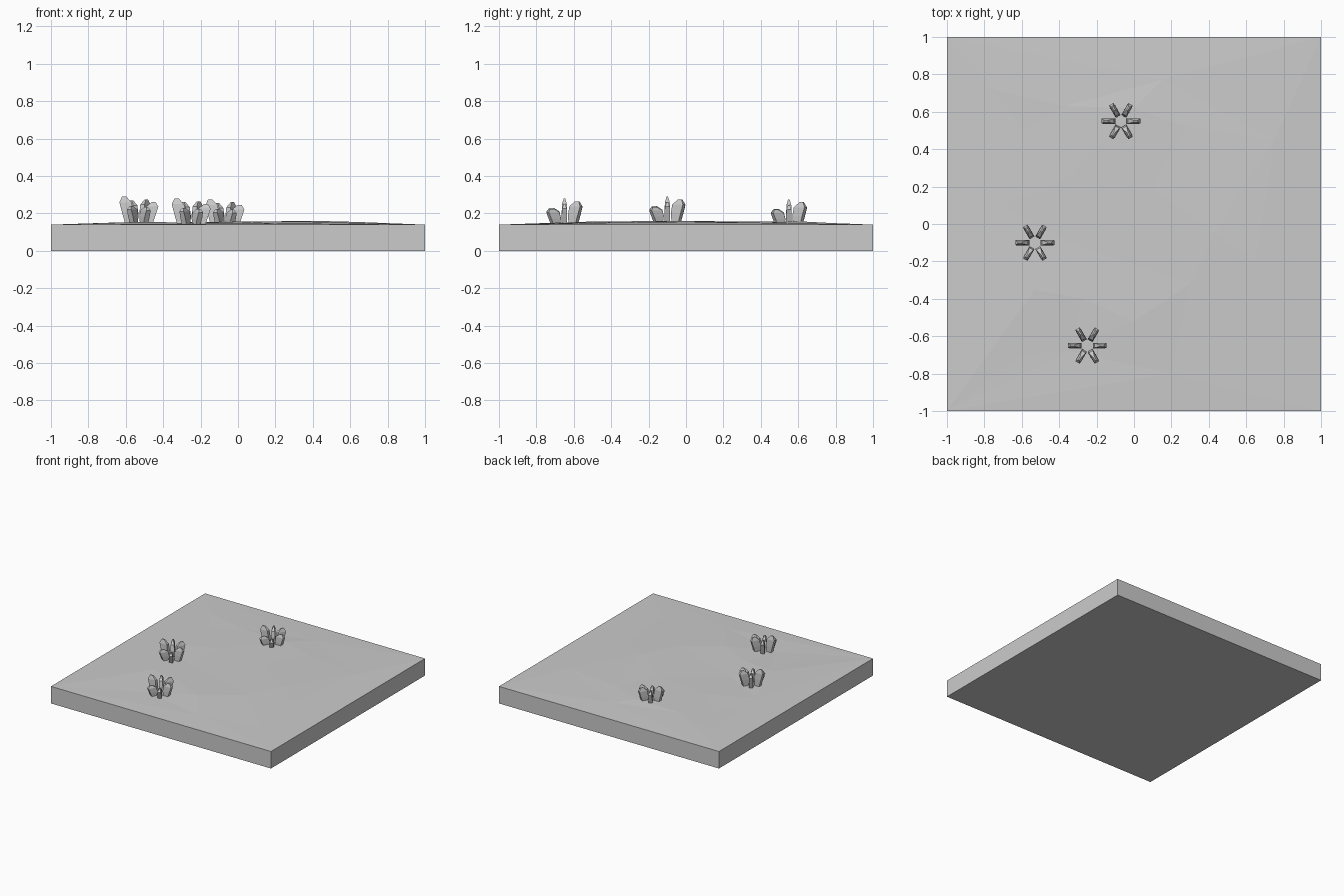
import bpy, bmesh
from math import radians
from mathutils import Vector, Matrix
from mathutils.geometry import delaunay_2d_cdt

cube = bpy.data.objects.get("Cube")
if cube:
    bpy.data.objects.remove(cube, do_unlink=True)

# One plain grey for everything
grey = bpy.data.materials.new("plain grey")
grey.use_nodes = True
colour = (0.6, 0.6, 0.6, 1)
grey.diffuse_color = colour
grey.node_tree.nodes["Principled BSDF"].inputs["Base Color"].default_value = colour

RIM = 0.14


def add_object(name, bm):
    bmesh.ops.recalc_face_normals(bm, faces=bm.faces[:])
    mesh = bpy.data.meshes.new(name)
    bm.to_mesh(mesh)
    bm.free()
    mesh.materials.append(grey)
    obj = bpy.data.objects.new(name, mesh)
    bpy.context.scene.collection.objects.link(obj)
    return obj


# Ground slab: a square block with a gently uneven faceted top
# Each bump is x, y and its rise above the rim in hundredths
bumps = [
    (-.75, .72, .7), (-.37, .63, 1.1), (.15, .77, .9), (-.6, .5, .8),
    (0, .62, 1.7), (-.35, .25, 1.2), (.28, .52, 1.5), (.43, -.05, 2),
    (.3, -.32, 1.8), (-.35, -.1, .8), (-.53, -.35, 1.4), (-.27, -.4, 1.2),
    (0, -.52, 1.6), (-.35, -.68, .4), (-.6, -.7, .5), (.7, -.7, .7),
    (.65, -.2, 1.4), (.75, .45, .9), (.1, .2, 1.7), (-.7, .1, 1),
    (.2, -.8, .7),
]
corners = [(-1, -1), (1, -1), (1, 1), (-1, 1)]
points = [Vector(c) for c in corners] + [Vector(b[:2]) for b in bumps]
rises = [0] * len(corners) + [b[2] / 100 for b in bumps]
rim_edges = [(i, (i + 1) % 4) for i in range(4)]
flat, _, triangles, originals, _, _ = delaunay_2d_cdt(points, rim_edges, [], 1, 1e-5)

bm = bmesh.new()
top = [bm.verts.new((p.x, p.y, RIM + rises[o[0]])) for p, o in zip(flat, originals)]
for triangle in triangles:
    bm.faces.new([top[i] for i in triangle])
corner_top = [next(v for v, o in zip(top, originals) if o[0] == i) for i in range(4)]
bottom = [bm.verts.new((x, y, 0)) for x, y in corners]
bm.faces.new(bottom)
for a, b in rim_edges:
    bm.faces.new((bottom[a], bottom[b], corner_top[b], corner_top[a]))
add_object("ground_slab", bm)

# Blade sections: inner radius, outer radius, half thickness, share of height
SECTIONS = [
    (.035, .075, .014, 0), (.03, .09, .015, .4),
    (.038, .104, .013, .78), (.068, .09, .004, 1),
]


def add_blade(bm, angle, height):
    turn = Matrix.Rotation(radians(angle), 3, "Z")
    rings = []
    for inner, outer, half, share in SECTIONS:
        outline = [(inner, -half), (outer, -half), (outer, half), (inner, half)]
        rings.append([bm.verts.new(turn @ Vector((r, t, share * height)))
                      for r, t in outline])
    for low, high in zip(rings, rings[1:]):
        for i in range(4):
            j = (i + 1) % 4
            bm.faces.new((low[i], low[j], high[j], high[i]))
    bm.faces.new(rings[0])
    bm.faces.new(rings[-1])


# Grass tufts: six blades in a ring, tallest on the right, shortest in front
BLADES = {0: .11, 60: .125, 120: .12, 180: .14, 240: .09, 300: .085}
tufts = {"back": (-.07, .55, .135), "middle": (-.53, -.1, .15),
         "front": (-.25, -.65, .14)}
for name, place in tufts.items():
    bm = bmesh.new()
    for angle, height in BLADES.items():
        add_blade(bm, angle, height)
    tuft = add_object(name + "_grass_tuft", bm)
    tuft.location = place
